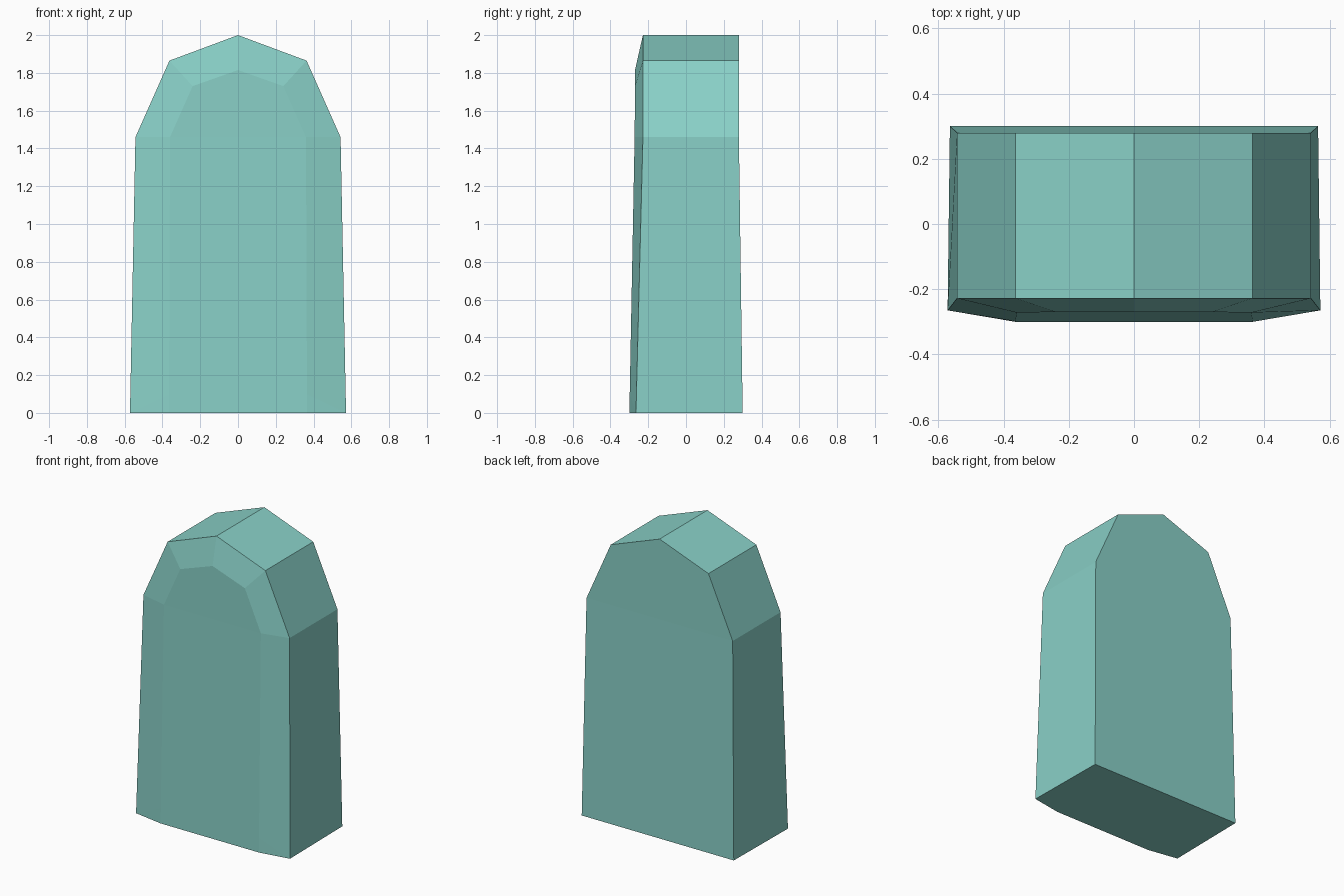
import bpy
import bmesh

cube = bpy.data.objects.get("Cube")
if cube:
    bpy.data.objects.remove(cube, do_unlink=True)


def mirrored(half):
    """Right-hand profile from base to crown, continued down the other side."""
    return half + [(-x, y, z) for x, y, z in reversed(half) if x > 0]


# Half profiles (x, y, z), base to crown
back_half = [(0.565, 0.30, 0), (0.543, 0.28, 1.46), (0.363, 0.28, 1.865), (0, 0.28, 2)]
rim_half = [(0.572, -0.265, 0), (0.543, -0.228, 1.46), (0.363, -0.228, 1.865), (0, -0.228, 2)]
panel_half = [(0.365, -0.298, 0.1), (0.36, -0.272, 1.46), (0.24, -0.27, 1.73), (0, -0.27, 1.815)]

bm = bmesh.new()
back, rim, panel = [[bm.verts.new(p) for p in mirrored(h)]
                    for h in (back_half, rim_half, panel_half)]
toe = [bm.verts.new((s * 0.365, -0.30, 0)) for s in (1, -1)]


def bridge(a, b):
    for i in range(len(a) - 1):
        bm.faces.new((a[i], a[i + 1], b[i + 1], b[i]))


# Sides and crown, then the bevel around the raised front
bridge(back, rim)
bridge(rim, panel)

# Upright and arched faces of the front and back
for ring in (back, panel):
    bm.faces.new((ring[0], ring[1], ring[-2], ring[-1]))
    bm.faces.new(ring[1:-1])

# Foot of the front and the underside
bm.faces.new((rim[0], panel[0], toe[0]))
bm.faces.new((rim[-1], toe[1], panel[-1]))
bm.faces.new((toe[0], panel[0], panel[-1], toe[1]))
bm.faces.new((back[0], rim[0], toe[0], toe[1], rim[-1], back[-1]))
bmesh.ops.recalc_face_normals(bm, faces=bm.faces[:])

mesh = bpy.data.meshes.new("arched_slab")
bm.to_mesh(mesh)
bm.free()
slab = bpy.data.objects.new("arched_slab", mesh)
bpy.context.collection.objects.link(slab)

# Single flat colour
teal = bpy.data.materials.new("pale_teal")
teal.use_nodes = True
colour = (0.25, 0.63, 0.57, 1)
teal.diffuse_color = colour
teal.node_tree.nodes["Principled BSDF"].inputs["Base Color"].default_value = colour
mesh.materials.append(teal)
